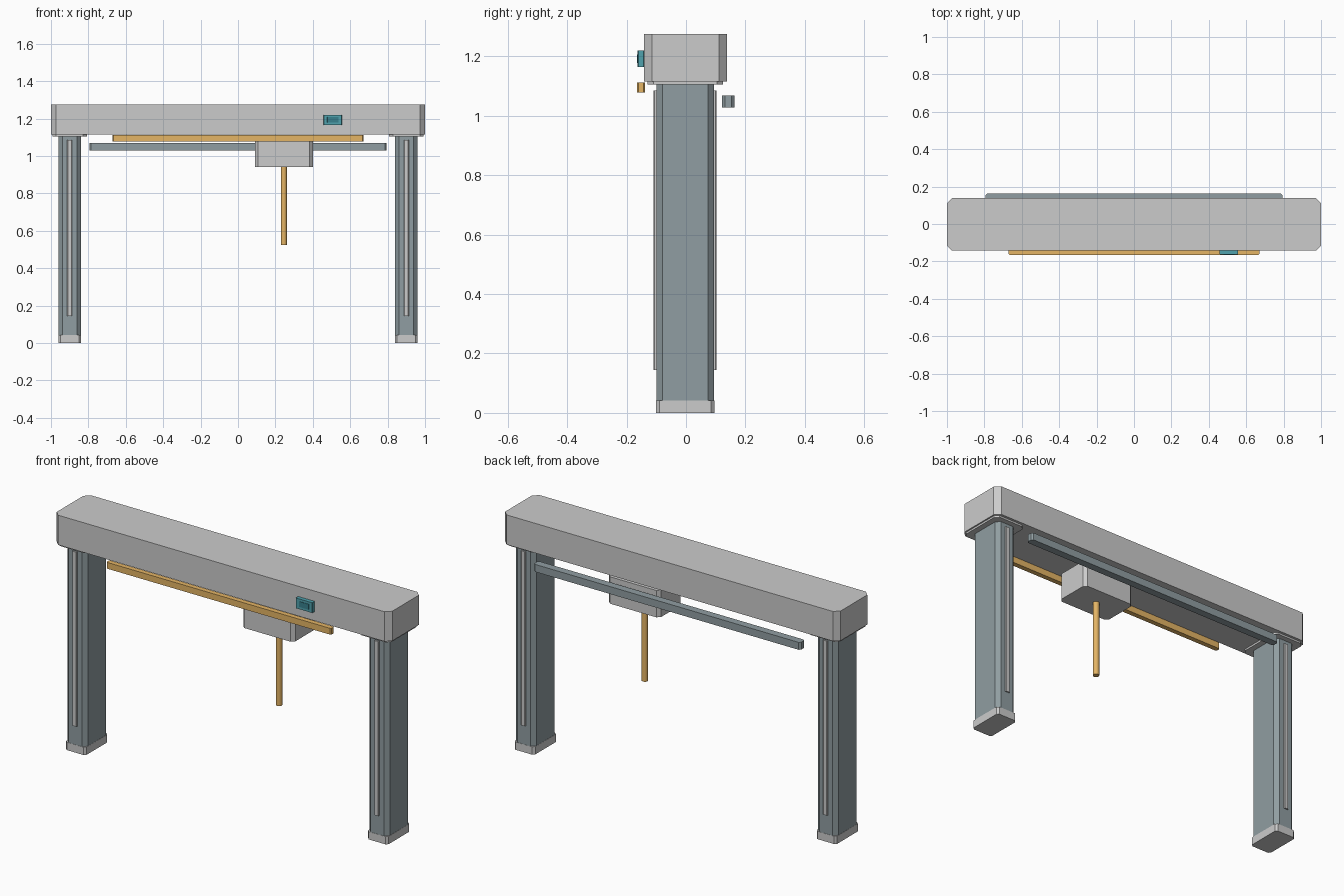
import bpy, bmesh

if "Cube" in bpy.data.objects:
    bpy.data.objects.remove(bpy.data.objects["Cube"])


def material(name, rgb):
    m = bpy.data.materials.new(name)
    m.diffuse_color = (*rgb, 1)
    m.use_nodes = True
    m.node_tree.nodes["Principled BSDF"].inputs["Base Color"].default_value = m.diffuse_color
    return m


GREY = material("light_grey", (0.55, 0.58, 0.58))
DARK = material("slate", (0.28, 0.34, 0.36))
ORANGE = material("orange", (0.78, 0.46, 0.13))
TEAL = material("teal", (0.08, 0.36, 0.42))
SCREEN = material("dark_teal", (0.04, 0.22, 0.27))


def finish(bm, name, mat):
    bmesh.ops.recalc_face_normals(bm, faces=bm.faces)
    me = bpy.data.meshes.new(name)
    bm.to_mesh(me)
    bm.free()
    me.materials.append(mat)
    ob = bpy.data.objects.new(name, me)
    bpy.context.collection.objects.link(ob)
    return ob


def block(name, x, y, z, c, mat):
    """Box given by x, y, z ranges, with its vertical edges cut by c."""
    (x0, x1), (y0, y1), (z0, z1) = x, y, z
    outline = [(x0 + c, y0), (x1 - c, y0), (x1, y0 + c), (x1, y1 - c),
               (x1 - c, y1), (x0 + c, y1), (x0, y1 - c), (x0, y0 + c)]
    bm = bmesh.new()
    base = bm.faces.new([bm.verts.new((px, py, z0)) for px, py in outline])
    top = bmesh.ops.extrude_face_region(bm, geom=[base], use_keep_orig=True)
    bmesh.ops.translate(bm, vec=(0, 0, z1 - z0),
                        verts=[v for v in top["geom"] if isinstance(v, bmesh.types.BMVert)])
    return finish(bm, name, mat)


# Top beam
block("top_beam", (-1, 1), (-0.142, 0.138), (1.115, 1.275), 0.027, GREY)

# Legs with feet, mounting plates and guide strips
for side, cx in (("left", -0.9), ("right", 0.9)):
    block(side + "_leg", (cx - 0.06, cx + 0.06), (-0.10, 0.095), (0.002, 1.108), 0.021, DARK)
    block(side + "_foot", (cx - 0.061, cx + 0.061), (-0.101, 0.096), (0, 0.042), 0.011, GREY)
    block(side + "_mounting_plate", (cx - 0.092, cx + 0.092), (-0.13, 0.124),
          (1.105, 1.117), 0.02, GREY)
    for face, y in (("front", (-0.109, -0.095)), ("back", (0.09, 0.102))):
        block(f"{side}_{face}_guide_strip", (cx - 0.013, cx + 0.013), y,
              (0.145, 1.085), 0.003, GREY)

# Horizontal rails
block("front_rail", (-0.67, 0.67), (-0.165, -0.138), (1.078, 1.112), 0.005, ORANGE)
block("back_rail", (-0.795, 0.795), (0.122, 0.163), (1.028, 1.068), 0.009, DARK)

# Carriage and hanging spindle
block("carriage", (0.09, 0.40), (-0.10, 0.10), (0.94, 1.085), 0.017, GREY)
bm = bmesh.new()
bmesh.ops.create_cone(bm, cap_ends=True, segments=16, radius1=0.016, radius2=0.016, depth=0.425)
bmesh.ops.translate(bm, vec=(0.245, 0, 0.7375), verts=bm.verts)
spindle = finish(bm, "spindle", ORANGE)
for p in spindle.data.polygons:
    p.use_smooth = len(p.vertices) == 4

# Control panel with inset screen
panel = block("control_panel", (0.458, 0.557), (-0.163, -0.14), (1.165, 1.22), 0.003, TEAL)
block("control_screen", (0.477, 0.538), (-0.165, -0.16), (1.178, 1.207), 0.001, SCREEN)
